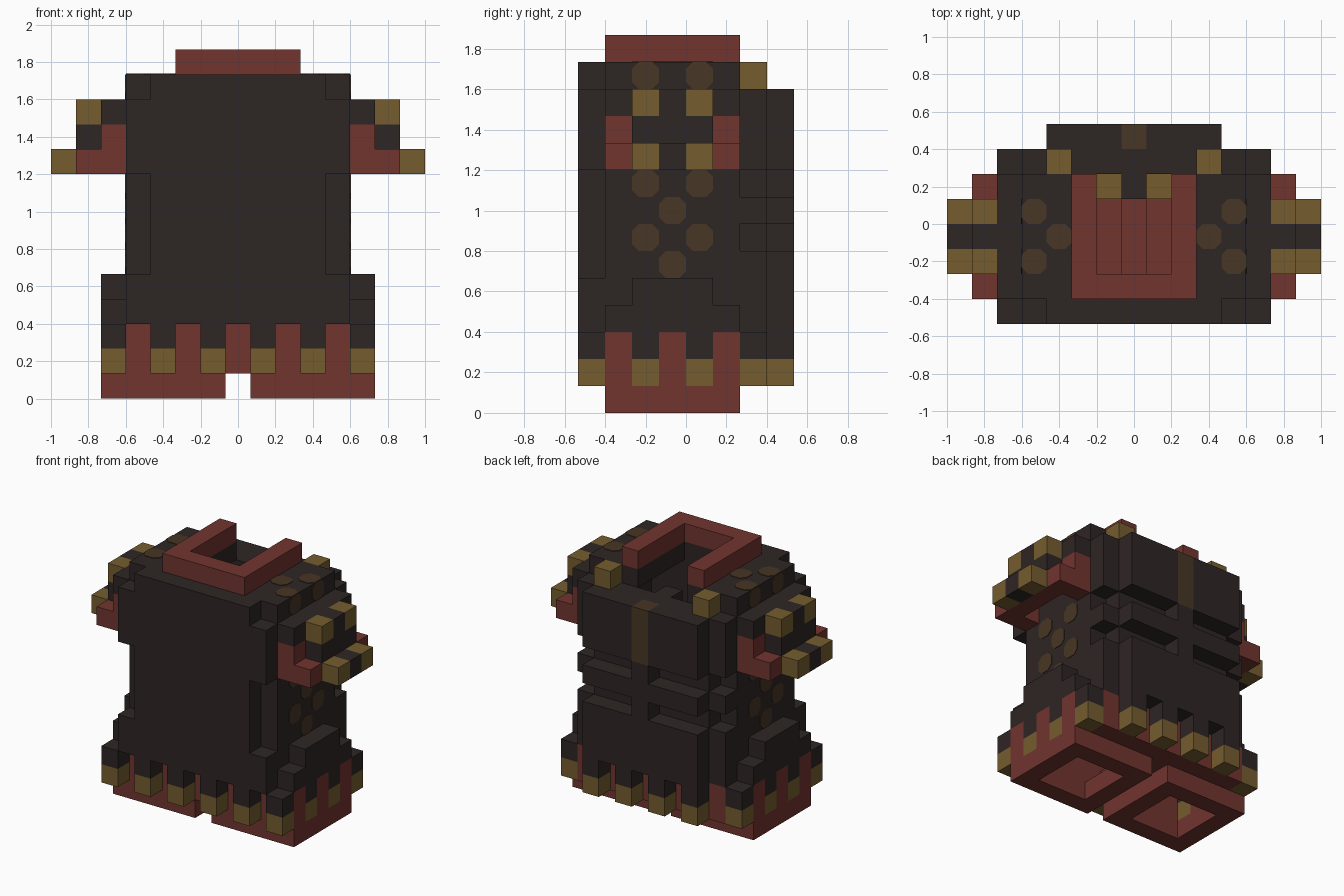
import bpy, bmesh
from mathutils import Vector

cube = bpy.data.objects.get("Cube")
if cube:
    bpy.data.objects.remove(cube, do_unlink=True)

U = 2 / 15  # one block


def material(name, rgb):
    m = bpy.data.materials.new(name)
    m.use_nodes = True
    m.diffuse_color = (*rgb, 1)
    node = next(n for n in m.node_tree.nodes if n.type == 'BSDF_PRINCIPLED')
    node.inputs["Base Color"].default_value = (*rgb, 1)
    node.inputs["Roughness"].default_value = 0.9
    return m


MATS = {
    "dark": material("dark charcoal", (0.027, 0.019, 0.018)),
    "red": material("brick red", (0.165, 0.035, 0.028)),
    "gold": material("old gold", (0.178, 0.11, 0.028)),
    "brown": material("dark brown", (0.063, 0.037, 0.018)),
}
NAMES = list(MATS)
blocks = {}  # (column, row, layer) -> (part, colour)


def fill(part, colour, cols, rows, layers):
    """Fill inclusive block ranges on both sides of the centre column."""
    for c in range(cols[0], cols[1] + 1):
        for r in range(rows[0], rows[1] + 1):
            for l in range(layers[0], layers[1] + 1):
                for x in {c, -c}:
                    blocks[x, r, l] = (part, colour)


def clear(cols, rows, layers):
    for c in range(cols[0], cols[1] + 1):
        for r in range(rows[0], rows[1] + 1):
            for l in range(layers[0], layers[1] + 1):
                for x in {c, -c}:
                    blocks.pop((x, r, l), None)


# Torso shell: front wall, side walls, shoulders
fill("torso", "dark", (0, 4), (1, 5), (3, 12))
clear((0, 3), (2, 5), (3, 11))
clear((0, 1), (2, 5), (12, 12))

# Chest plate, with wider wings at armpit and hip
fill("chest_plate", "dark", (0, 3), (0, 0), (3, 12))
fill("chest_plate", "dark", (4, 4), (0, 0), (9, 11))
fill("chest_plate", "dark", (4, 4), (0, 0), (3, 4))

# Back plate with two grooves crossed by a spine
fill("back_plate", "dark", (0, 4), (6, 6), (3, 11))
fill("back_plate", "dark", (0, 3), (7, 7), (3, 11))
for groove in (6, 8):
    clear((1, 3), (7, 7), (groove, groove))
    clear((4, 4), (6, 6), (groove, groove))
fill("spine", "dark", (0, 0), (5, 5), (2, 11))
fill("spine", "brown", (0, 0), (7, 7), (9, 11))
fill("shoulder_studs", "gold", (3, 3), (6, 6), (12, 12))

# Collar, open at the back
fill("collar", "red", (0, 2), (1, 1), (13, 13))
fill("collar", "red", (2, 2), (1, 5), (13, 13))

# Sleeves
fill("sleeves", "dark", (5, 5), (1, 5), (11, 11))
fill("sleeves", "red", (5, 5), (1, 5), (10, 10))
fill("sleeves", "dark", (6, 6), (2, 4), (10, 11))
fill("sleeves", "red", (6, 6), (1, 5), (9, 9))
for row in (1, 5):
    fill("sleeves", "red", (5, 5), (row, row), (9, 9))
fill("sleeves", "dark", (7, 7), (2, 4), (9, 9))
for row in (2, 4):
    fill("sleeve_studs", "gold", (6, 6), (row, row), (11, 11))
    fill("sleeve_studs", "gold", (7, 7), (row, row), (9, 9))

# Hip guards
fill("hip_guards", "dark", (5, 5), (1, 5), (3, 3))
fill("hip_guards", "dark", (5, 5), (2, 4), (4, 4))

# Leg openings: two square rings joined by a raised bridge
fill("leg_rings", "red", (1, 5), (1, 5), (0, 0))
clear((2, 4), (2, 4), (0, 0))
fill("skirt", "red", (0, 0), (1, 5), (1, 1))
fill("skirt", "red", (0, 5), (1, 1), (1, 2))
fill("skirt", "red", (5, 5), (1, 5), (1, 2))
fill("skirt", "red", (1, 4), (5, 5), (1, 1))
fill("skirt", "red", (0, 4), (6, 6), (1, 2))


# Hanging tabs with gold tips round the hem
def tab(col, row):
    fill("hem_tabs", "dark", (col, col), (row, row), (2, 2))
    fill("hem_tips", "gold", (col, col), (row, row), (1, 1))


for col, row in ((1, 0), (3, 0), (5, 0), (5, 2), (5, 4), (5, 6), (1, 7), (3, 7)):
    tab(col, row)
for col in (1, 3):
    fill("hem_tips", "gold", (col, col), (5, 5), (1, 1))


def finish(bm, name, mats):
    mesh = bpy.data.meshes.new(name)
    bm.to_mesh(mesh)
    bm.free()
    for m in mats:
        mesh.materials.append(m)
    ob = bpy.data.objects.new(name, mesh)
    bpy.context.collection.objects.link(ob)


def corner(x, r, l):
    return Vector(((x - 0.5) * U, (r - 4) * U, l * U))


# Turn every part into a mesh of its exposed faces
for part in sorted({p for p, _ in blocks.values()}):
    bm = bmesh.new()
    for (x, r, l), (owner, colour) in blocks.items():
        if owner != part:
            continue
        for axis in range(3):
            for side in (0, 1):
                near = [x, r, l]
                near[axis] += 2 * side - 1
                if tuple(near) in blocks:
                    continue
                a, b = (axis + 1) % 3, (axis + 2) % 3
                quad = []
                for u, v in ((0, 0), (1, 0), (1, 1), (0, 1)):
                    p = [x, r, l]
                    p[axis] += side
                    p[a] += u
                    p[b] += v
                    quad.append(bm.verts.new(corner(*p)))
                face = bm.faces.new(quad if side else quad[::-1])
                face.material_index = NAMES.index(colour)
    bmesh.ops.remove_doubles(bm, verts=bm.verts, dist=0.001)
    bmesh.ops.dissolve_limit(bm, angle_limit=0.01, verts=bm.verts,
                             edges=bm.edges, delimit={'MATERIAL'})
    finish(bm, part, MATS.values())


# Thin brown spots with clipped corners
def spot(bm, centre, thin_axis):
    h, k = U / 2, U / 4
    ring = ((h, k), (k, h), (-k, h), (-h, k), (-h, -k), (-k, -h), (k, -h), (h, -k))
    a, b = (thin_axis + 1) % 3, (thin_axis + 2) % 3
    verts = []
    for u, v in ring:
        p = Vector(centre)
        p[a] += u
        p[b] += v
        verts.append(bm.verts.new(p))
    face = bm.faces.new(verts)
    out = bmesh.ops.extrude_face_region(bm, geom=[face])["geom"]
    shift = Vector((0, 0, 0))
    shift[thin_axis] = 0.004 if centre[thin_axis] > 0 else -0.004
    bmesh.ops.translate(bm, vec=shift,
                        verts=[g for g in out if isinstance(g, bmesh.types.BMVert)])


bm = bmesh.new()
for s in (1, -1):
    for row, layer in ((2, 12), (4, 12), (2, 8), (4, 8), (3, 7), (2, 6), (4, 6), (3, 5)):
        spot(bm, (s * 4.5 * U, (row - 3.5) * U, (layer + 0.5) * U), 0)
    for col, row in ((4, 2), (4, 4), (3, 3)):
        spot(bm, (s * col * U, (row - 3.5) * U, 13 * U), 2)
bmesh.ops.recalc_face_normals(bm, faces=bm.faces)
finish(bm, "brown_spots", [MATS["brown"]])
